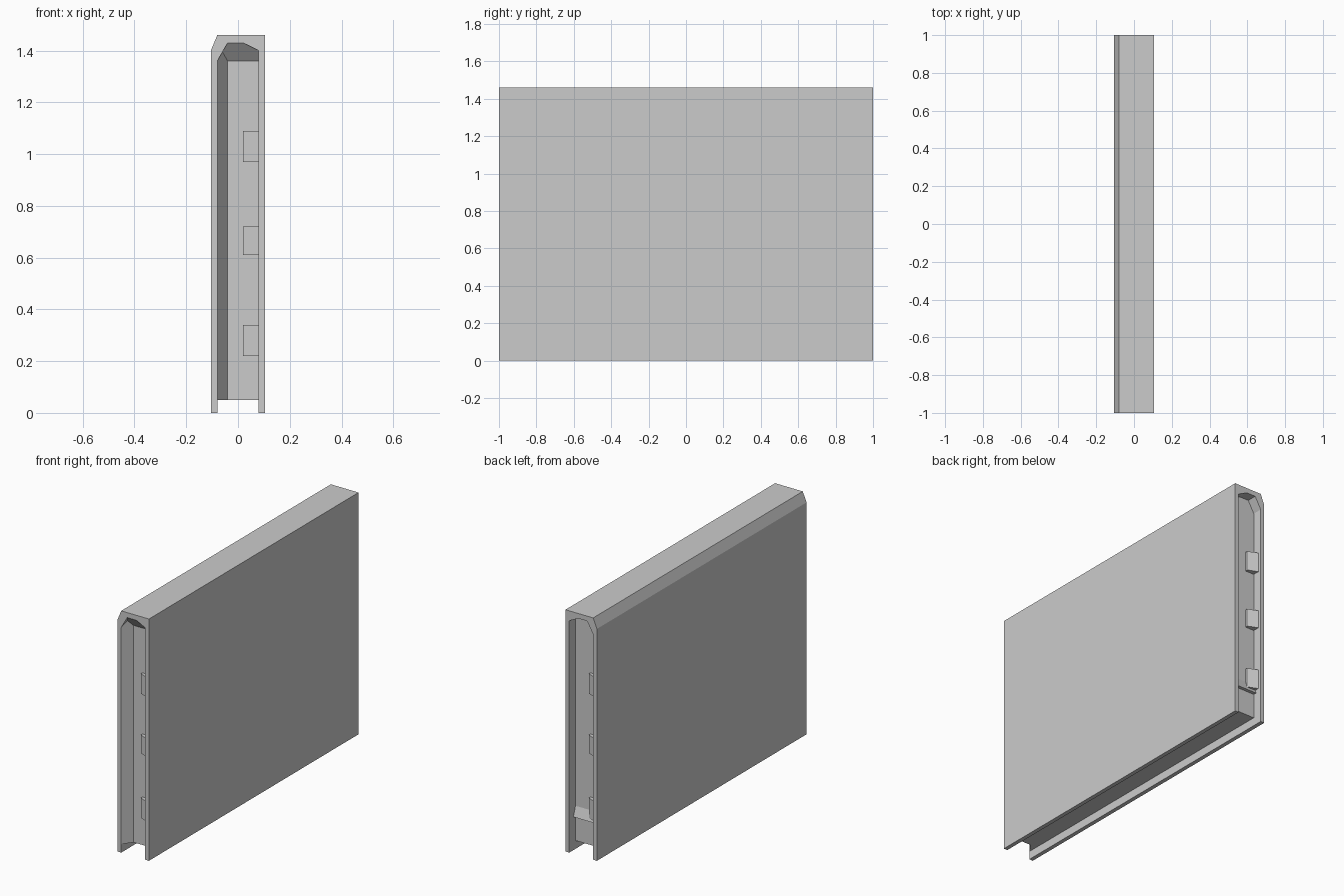
import bpy, bmesh
from mathutils import Vector

if "Cube" in bpy.data.objects:
    bpy.data.objects.remove(bpy.data.objects["Cube"])


def prism(name, profile, offset):
    """Closed polygon of 3D points, extruded along offset."""
    bm = bmesh.new()
    face = bm.faces.new([bm.verts.new(p) for p in profile])
    ext = bmesh.ops.extrude_face_region(bm, geom=[face], use_keep_orig=True)
    verts = [g for g in ext["geom"] if isinstance(g, bmesh.types.BMVert)]
    bmesh.ops.translate(bm, verts=verts, vec=Vector(offset))
    bmesh.ops.recalc_face_normals(bm, faces=bm.faces[:])
    mesh = bpy.data.meshes.new(name)
    bm.to_mesh(mesh)
    bm.free()
    obj = bpy.data.objects.new(name, mesh)
    bpy.context.collection.objects.link(obj)
    return obj


D = 0.94  # y of the recessed end panels

# Outer shell: inverted channel with one chamfered top edge, open at ends and base
shell = [(-0.105, 0), (-0.105, 1.40), (-0.08, 1.46), (0.105, 1.46), (0.105, 0),
         (0.08, 0), (0.08, 1.40), (0.02, 1.43), (-0.04, 1.43), (-0.08, 1.36), (-0.08, 0)]
prism("outer_shell", [(x, -1, z) for x, z in shell], (0, 2, 0))

# Inner core closing the recessed ends and the base channel
prism("inner_core", [(-0.085, -D, 0.05), (0.085, -D, 0.05), (0.085, -D, 1.43), (-0.085, -D, 1.43)],
      (0, 2 * D, 0))

# Splayed side and top of the front recess
prism("front_side_splay", [(-0.08, -1, 0.05), (-0.04, -D, 0.05), (-0.08, -D, 0.05)], (0, 0, 1.36))
prism("front_top_splay", [(-0.08, -1, 1.43), (-0.08, -D, 1.36), (-0.08, -D, 1.43)], (0.16, 0, 0))

# Rib wedges in both end recesses, on opposite sides
for end, s in (("front", 1), ("back", -1)):
    for i, (z0, z1) in enumerate(((0.22, 0.34), (0.61, 0.72), (0.97, 1.09))):
        prism(f"{end}_rib_{i + 1}",
              [(s * 0.08, -s * 0.98, z0), (s * 0.02, -s * 0.955, z0),
               (s * 0.02, -s * D, z0), (s * 0.08, -s * D, z0)], (0, 0, z1 - z0))

# Low sill across the back recess
prism("back_sill", [(-0.08, D, 0.20), (-0.08, 0.96, 0.20), (-0.08, D, 0.26)], (0.16, 0, 0))
